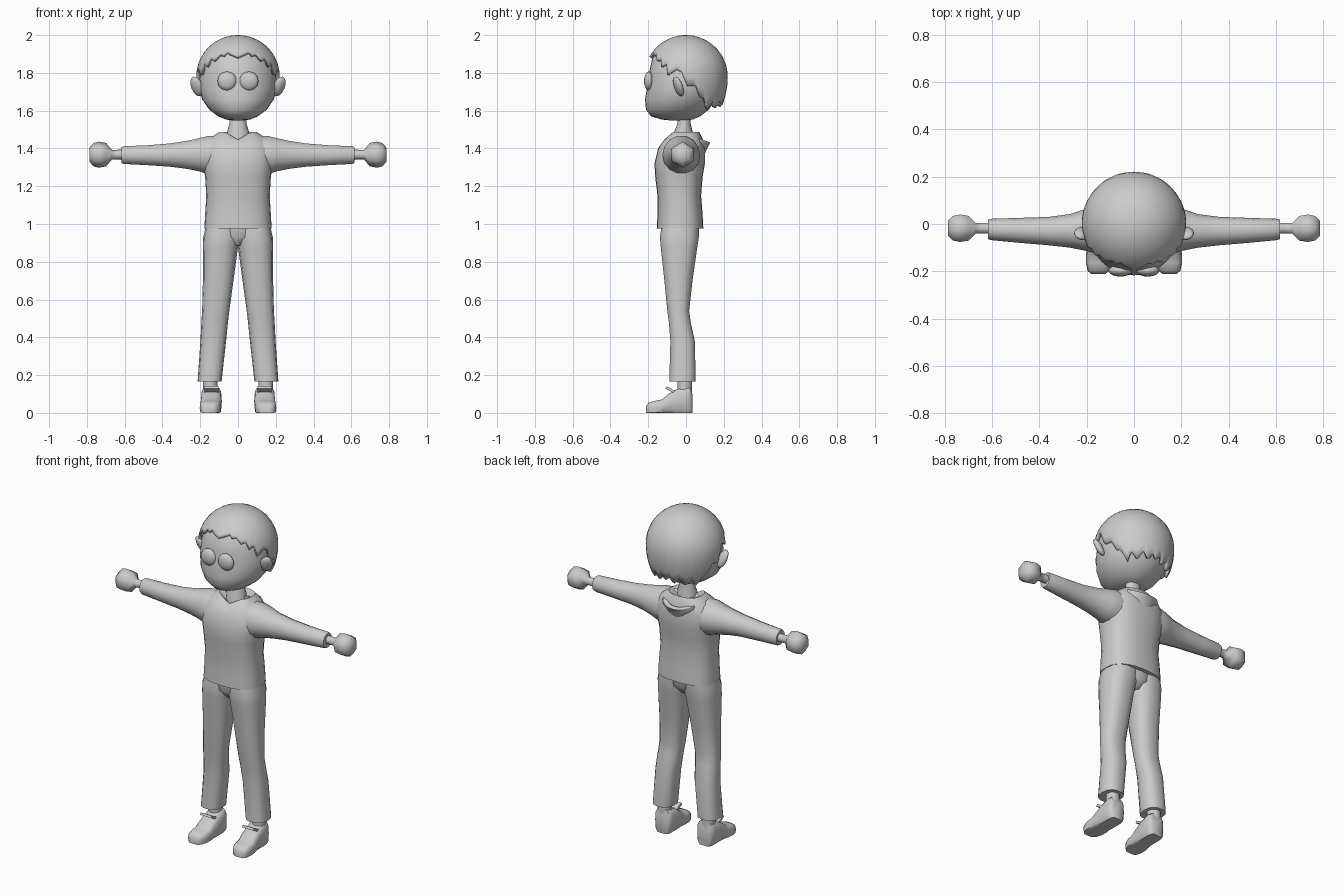
import bpy, bmesh, math
from mathutils import Matrix, Vector

if "Cube" in bpy.data.objects:
    bpy.data.objects.remove(bpy.data.objects["Cube"])

clay = bpy.data.materials.new("light_grey")
clay.diffuse_color = (0.6, 0.6, 0.6, 1)
clay.use_nodes = True
clay.node_tree.nodes["Principled BSDF"].inputs["Base Color"].default_value = clay.diffuse_color


def finish(name, bm, mirror=False, angle=50):
    bmesh.ops.recalc_face_normals(bm, faces=bm.faces)
    me = bpy.data.meshes.new(name)
    bm.to_mesh(me)
    bm.free()
    me.materials.append(clay)
    ob = bpy.data.objects.new(name, me)
    bpy.context.collection.objects.link(ob)
    bpy.ops.object.select_all(action='DESELECT')
    ob.select_set(True)
    bpy.context.view_layer.objects.active = ob
    bpy.ops.object.shade_smooth_by_angle(angle=math.radians(angle))
    if mirror:
        ob.modifiers.new("mirror", 'MIRROR').use_mirror_merge = False
    return ob


def loft(name, rings, mirror=False, angle=50):
    """Skin a list of point rings and close both ends."""
    bm = bmesh.new()
    rows = [[bm.verts.new(p) for p in ring] for ring in rings]
    n = len(rows[0])
    for a, b in zip(rows, rows[1:]):
        for i in range(n):
            j = (i + 1) % n
            bm.faces.new((a[i], a[j], b[j], b[i]))
    bm.faces.new(rows[0])
    bm.faces.new(rows[-1])
    return finish(name, bm, mirror, angle)


def oval(u0, u1, v0, v1, n=16, p=1.0, turn=0.0):
    """Rounded outline in a box; p below 1 makes it squarer."""
    pts = []
    for i in range(n):
        t = 2 * math.pi * i / n + turn
        c, s = math.cos(t), math.sin(t)
        pts.append(((u0 + u1) / 2 + (u1 - u0) / 2 * math.copysign(abs(c) ** p, c),
                    (v0 + v1) / 2 + (v1 - v0) / 2 * math.copysign(abs(s) ** p, s)))
    return pts


def level(z, x0, x1, y0, y1, n=16, p=1.0):
    return [(u, v, z) for u, v in oval(x0, x1, y0, y1, n, p)]


def ball(name, loc, size, rot=(0, 0, 0), seg=20, mirror=True):
    bm = bmesh.new()
    bmesh.ops.create_uvsphere(bm, u_segments=seg, v_segments=seg // 2, radius=1)
    m = Matrix.Translation(loc)
    for axis, a in zip("XYZ", rot):
        m = m @ Matrix.Rotation(a, 4, axis)
    bm.transform(m @ Matrix.Diagonal((*size, 1)))
    return finish(name, bm, mirror)


# Head: z, half width, front y, back y
head = [(1.548, .025, -.08, .0), (1.553, .065, -.13, .035), (1.57, .105, -.185, .075),
        (1.605, .152, -.212, .12), (1.66, .19, -.217, .16), (1.72, .204, -.207, .18),
        (1.80, .202, -.196, .19), (1.88, .175, -.178, .17), (1.94, .125, -.12, .12),
        (1.97, .04, -.04, .04)]
loft("head", [level(z, -w, w, a, b, 32) for z, w, a, b in head])
ball("eye", (.058, -.197, 1.757), (.05, .025, .05))
ball("ear", (.217, -.04, 1.728), (.035, .02, .058), (.3, .35, .45), 12)

# Hair: cap following a jagged hairline (degrees from the front, height)
line = [(0, 1.885), (20, 1.912), (24, 1.895), (34, 1.9), (38, 1.865), (48, 1.875),
        (52, 1.835), (60, 1.85), (64, 1.79), (76, 1.82), (86, 1.80), (90, 1.73),
        (106, 1.73), (110, 1.67), (118, 1.67), (128, 1.60), (136, 1.65), (146, 1.605),
        (156, 1.655), (166, 1.61), (172, 1.655), (180, 1.63)]


def hairline(deg):
    for (a, z0), (b, z1) in zip(line, line[1:]):
        if a <= deg <= b:
            return z0 + (z1 - z0) * (deg - a) / (b - a)


bm = bmesh.new()
cols, top = [], bm.verts.new((0, 0, 2.0))
for k in range(0, 360, 4):
    dz = hairline(min(k, 360 - k)) - 1.78
    end = math.acos(dz / (.22 if dz > 0 else .31))
    a, col = math.radians(k), []
    for i in range(1, 13):
        t = end * i / 12
        r, c = .221 * math.sin(t), math.cos(t)
        col.append(bm.verts.new((r * math.sin(a), -r * math.cos(a), 1.78 + c * (.22 if c > 0 else .31))))
    cols.append(col)
for i, a in enumerate(cols):
    b = cols[(i + 1) % len(cols)]
    bm.faces.new((top, a[0], b[0]))
    for j in range(11):
        bm.faces.new((a[j], a[j + 1], b[j + 1], b[j]))
hair = finish("hair", bm)
shell = hair.modifiers.new("thickness", 'SOLIDIFY')
shell.thickness, shell.offset = .018, -1

# Neck
loft("neck", [level(1.40, -.06, .06, -.075, .045), level(1.49, -.058, .058, -.062, .035),
              level(1.53, -.045, .045, -.045, .025), level(1.58, -.045, .045, -.045, .025)])

# Shirt body: z, half width, front y, back y, drop of the neckline at the front
shirt = [(.975, .178, -.155, .092, 0), (1.05, .174, -.151, .088, 0), (1.15, .168, -.151, .08, 0),
         (1.25, .174, -.163, .088, 0), (1.32, .185, -.167, .1, 0), (1.40, .186, -.148, .1, 0),
         (1.45, .155, -.118, .088, .012), (1.487, .10, -.085, .07, .04), (1.47, .055, -.062, .05, .045)]
rings = []
for z, w, a, b, drop in shirt:
    ring = level(z, -w, w, a, b, 24, .8)
    rings.append([(x, y, h - drop * max(0, 1 - abs(x) / .07) * (y < 0)) for x, y, h in ring])
loft("shirt", rings)

# Hood hanging open behind the neck
hood = [(1.35, .06, .0, .09, 0), (1.40, .09, -.02, .112, 0), (1.44, .112, -.03, .128, .008),
        (1.468, .108, -.035, .13, .03), (1.468, .085, -.03, .108, .03), (1.43, .05, -.01, .085, .01),
        (1.40, .02, .02, .06, 0)]
loft("hood", [[(x, y, h - tilt * (y - .03) / .08) for x, y, h in level(z, -w, w, a, b, 20)]
              for z, w, a, b, tilt in hood])

# Sleeves: x, front y, back y, bottom z, top z
sleeve = [(.09, -.12, .07, 1.27, 1.47), (.16, -.125, .075, 1.262, 1.468), (.21, -.112, .062, 1.278, 1.456),
          (.27, -.1, .042, 1.29, 1.442), (.36, -.09, .03, 1.302, 1.428), (.48, -.08, .026, 1.31, 1.418),
          (.605, -.068, .022, 1.317, 1.413), (.617, -.064, .018, 1.322, 1.408)]
loft("sleeve", [[(x, u, v) for u, v in oval(a, b, c, d, 14)] for x, a, b, c, d in sleeve], True)

# Wrists and round six-sided fists: x, radius
fist = [(.59, .028), (.64, .026), (.668, .026), (.698, .062), (.735, .069), (.765, .062), (.787, .036)]
loft("hand", [[(x, u, v) for u, v in oval(-.018 - r * .97, -.018 + r * .97, 1.367 - r, 1.367 + r, 6, 1, math.pi / 6)]
              for x, r in fist], True, 70)

# Trouser legs: z, inner x, outer x, front y, back y
leg = [(1.0, -.01, .168, -.13, .07), (.93, -.01, .184, -.14, .07), (.88, .0, .186, -.136, .062),
       (.7, .024, .186, -.116, .036), (.54, .046, .19, -.1, .018), (.48, .053, .194, -.092, .026),
       (.38, .063, .199, -.084, .048), (.165, .087, .214, -.09, .053)]
loft("trouser_leg", [level(z, a, b, c, d, 14, .8) for z, a, b, c, d in leg], True)
loft("trouser_seat", [level(1.0, -.15, .15, -.13, .07), level(.93, -.12, .12, -.135, .068),
                      level(.885, -.04, .04, -.10, .03)])

# Ankles
loft("ankle", [level(z, .108, .186, -.045, .032, 12) for z in (.08, .22)], True)

# Shoes: y, half width, height, sideways shift
shoe = [(-.212, .028, .035, .01), (-.198, .046, .055, .009), (-.165, .056, .064, .006),
        (-.125, .057, .072, .004), (-.095, .055, .10, .002), (-.06, .055, .122, 0),
        (0, .055, .142, 0), (.022, .05, .142, 0), (.034, .034, .10, 0)]
loft("shoe", [[(.141 + s + u, y, max(0, v)) for u, v in oval(-w, w, -.012, h, 14, .6)]
              for y, w, h, s in shoe], True)

# Shoe tongues
bm = bmesh.new()
bmesh.ops.create_cube(bm, size=1)
bm.transform(Matrix.Translation((.141, -.082, .122)) @ Matrix.Rotation(-.5, 4, 'X')
             @ Matrix.Diagonal((.075, .055, .014, 1)))
finish("shoe_tongue", bm, True)
